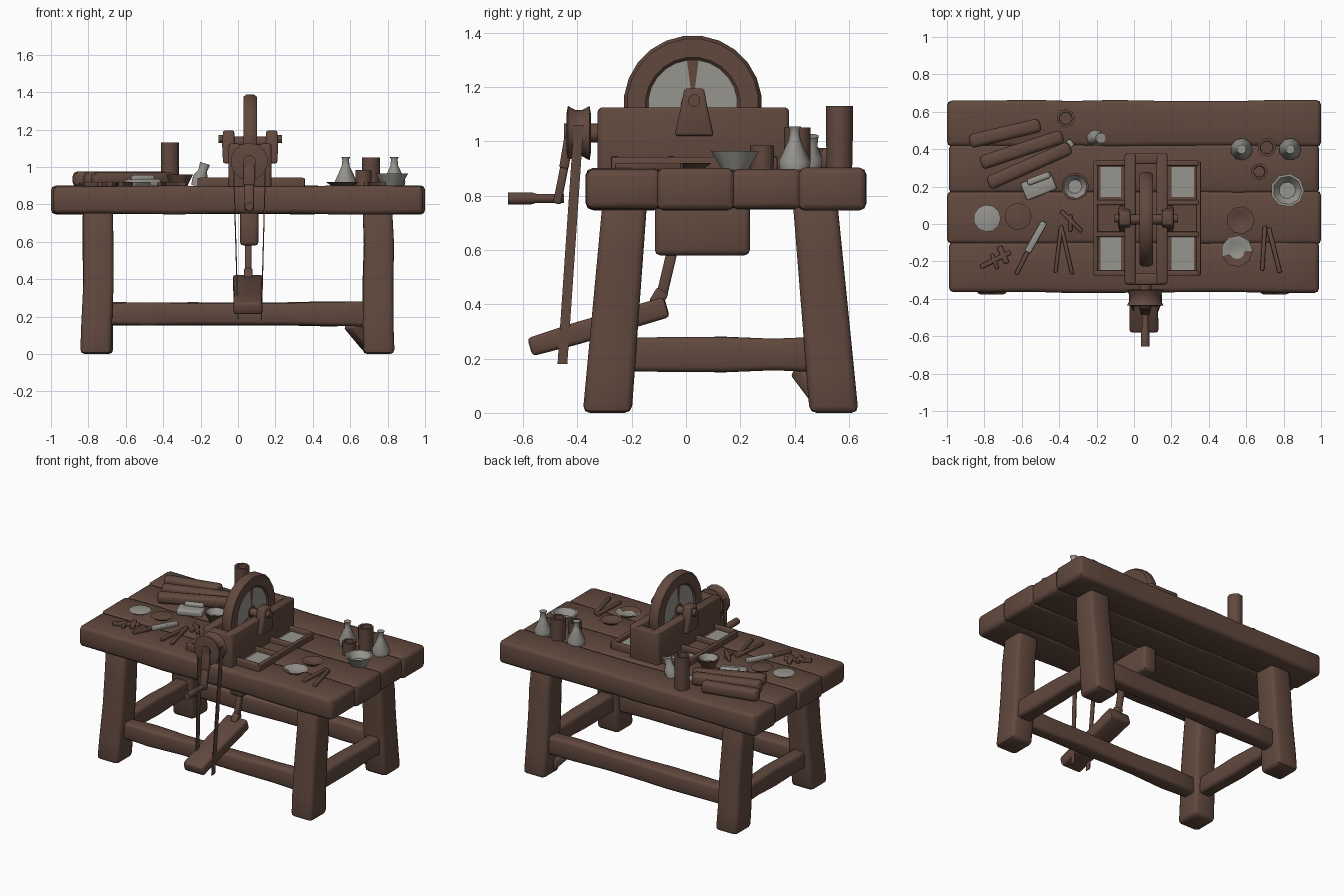
import bpy
import bmesh
import math
import random
from mathutils import Vector, Matrix

random.seed(4)
if "Cube" in bpy.data.objects:
    bpy.data.objects.remove(bpy.data.objects["Cube"])


def material(name, rgb):
    m = bpy.data.materials.new(name)
    m.use_nodes = True
    m.diffuse_color = (*rgb, 1)
    m.node_tree.nodes["Principled BSDF"].inputs["Base Color"].default_value = (*rgb, 1)
    return m


MATS = [material("worn_brown", (0.12, 0.066, 0.048)), material("pale_grey", (0.31, 0.30, 0.27))]
BROWN, GREY = 0, 1


def loft(name, rings, mat=BROWN, bevel=0.0, rule=None):
    """Skin a closed solid over rings of points; rule(face) picks grey faces."""
    bm = bmesh.new()
    vs = [[bm.verts.new(p) for p in ring] for ring in rings]
    n = len(vs[0])
    for a, b in zip(vs, vs[1:]):
        for i in range(n):
            j = (i + 1) % n
            bm.faces.new((a[i], a[j], b[j], b[i]))
    bm.faces.new(vs[0])
    bm.faces.new(vs[-1])
    bmesh.ops.recalc_face_normals(bm, faces=bm.faces)
    if bevel:
        edges = [e for e in bm.edges if e.calc_face_angle(0) > 0.7]
        bmesh.ops.bevel(bm, geom=edges, offset=bevel, segments=2, profile=0.5,
                        affect='EDGES', clamp_overlap=True)
    bm.normal_update()
    for f in bm.faces:
        f.smooth = True
        f.material_index = (GREY if rule(f) else BROWN) if rule else mat
    for e in bm.edges:
        e.smooth = e.calc_face_angle(0) < 0.8
    me = bpy.data.meshes.new(name)
    bm.to_mesh(me)
    bm.free()
    for m in MATS:
        me.materials.append(m)
    ob = bpy.data.objects.new(name, me)
    bpy.context.collection.objects.link(ob)
    return ob


def beam(name, p0, p1, w, h, mat=BROWN, bevel=0.0, wobble=0.0, cuts=1):
    """Rectangular bar from p0 to p1, w wide and h high, optionally uneven."""
    p0, p1 = Vector(p0), Vector(p1)
    rot = (p1 - p0).to_track_quat('X', 'Z').to_matrix()
    rings = []
    for k in range(cuts + 1):
        c = p0.lerp(p1, k / cuts)
        dw, dh = (random.uniform(-wobble, wobble) for _ in range(2))
        corners = ((-1, -1), (1, -1), (1, 1), (-1, 1))
        rings.append([c + rot @ Vector((0, a * (w / 2 + dw), b * (h / 2 + dh))) for a, b in corners])
    return loft(name, rings, mat, bevel)


def box(name, x0, x1, y0, y1, z0, z1, mat=BROWN, bevel=0.0):
    y, z = (y0 + y1) / 2, (z0 + z1) / 2
    return beam(name, (x0, y, z), (x1, y, z), y1 - y0, z1 - z0, mat, bevel)


def lathe(name, at, profile, sides=9, mat=BROWN, axis='Z', rule=None, tilt=None):
    """Turn a (radius, height) profile about an axis through the point at."""
    rot = Vector({'X': (1, 0, 0), 'Y': (0, 1, 0), 'Z': (0, 0, 1)}[axis]).to_track_quat('Z', 'Y').to_matrix()
    if tilt:
        rot = Matrix.Rotation(tilt, 3, 'Y') @ rot
    turn = [2 * math.pi * (i + 0.5) / sides for i in range(sides)]
    rings = [[Vector(at) + rot @ Vector((r * math.cos(t), r * math.sin(t), z)) for t in turn]
             for r, z in profile]
    return loft(name, rings, mat, 0, rule)


TOP = 0.895

# Table top planks
seams = (-0.36, -0.10, 0.17, 0.42, 0.655)
for i, (a, b) in enumerate(zip(seams, seams[1:])):
    end = 0.99 + 0.01 * (i % 2)
    beam(f"top_plank_{i + 1}", (-end, (a + b) / 2, 0.824), (end, (a + b) / 2, 0.824),
         b - a + 0.012, 0.15, BROWN, 0.025, 0.004, 9)

# Splayed legs
for side, sx in (("right", -1), ("left", 1)):
    for end, foot, head in (("front", -0.29, -0.225), ("back", 0.545, 0.475)):
        rings = []
        for t in (0, 0.2, 0.5, 0.75, 1):
            cx = sx * (0.755 - 0.008 * t) + random.uniform(-0.006, 0.006)
            cy = foot + (head - foot) * t
            hx, hy = 0.083 - 0.004 * t, 0.09 - 0.008 * t
            rings.append([(cx + a * hx, cy + b * hy, 0.78 * t)
                          for a, b in ((-1, -1), (1, -1), (1, 1), (-1, 1))])
        loft(f"{end}_{side}_leg", rings, BROWN, 0.025)

# Stretchers and foot brace
for name, y in (("front", -0.26), ("back", 0.525)):
    beam(f"{name}_stretcher", (-0.72, y, 0.215), (0.72, y, 0.215), 0.10, 0.125, BROWN, 0.02, 0.006, 6)
for name, x in (("right", -0.75), ("left", 0.75)):
    beam(f"{name}_stretcher", (x, -0.26, 0.215), (x, 0.52, 0.215), 0.10, 0.125, BROWN, 0.02, 0.005, 4)
beam("foot_brace", (0.60, 0.42, 0.16), (0.70, 0.51, 0.04), 0.07, 0.06, BROWN, 0.012)

# Wheel housing above and below the top
for name, x in (("right", -0.02), ("left", 0.15)):
    box(f"housing_{name}_wall", x - 0.03, x + 0.03, -0.32, 0.375, 0.86, 1.125, BROWN, 0.01)
for name, y in (("front", -0.295), ("back", 0.35)):
    box(f"housing_{name}_wall", -0.045, 0.175, y - 0.03, y + 0.03, 0.86, 1.12, BROWN, 0.01)
box("lower_housing", 0.01, 0.11, -0.115, 0.235, 0.58, 0.78, BROWN, 0.02)

# Grinding wheel with three spokes
HUB = Vector((0.065, 0.025, 1.135))


def wheel_panel(f):
    d = f.calc_center_median() - HUB
    angle = math.degrees(math.atan2(d.y, d.z))
    spoke = abs((angle + 60) % 120 - 60) < 8
    return abs(f.normal.x) > 0.9 and 0.07 < math.hypot(d.y, d.z) < 0.15 and not spoke


half = [(0.045, -0.025), (0.165, -0.025), (0.175, -0.036), (0.243, -0.036), (0.255, -0.02)]
lathe("grinding_wheel", HUB, half + [(r, -z) for r, z in reversed(half)], 24, axis='X', rule=wheel_panel)
lathe("wheel_axle", HUB, [(0.028, -0.15), (0.028, 0.15)], 10, axis='X')
for name, x, s in (("right", -0.05, -1), ("left", 0.18, 1)):
    rings = [[(x + s * dx, 0.03 + a * hy, z) for dx, a in ((-0.03, -1), (out, -1), (out, 1), (-0.03, 1))]
             for hy, z, out in ((0.072, 1.02, 0.03), (0.05, 1.12, 0.035), (0.036, 1.195, 0.03))]
    loft(f"{name}_bearing", rings, BROWN, 0.01)
    lathe(f"{name}_axle_cap", (x + s * 0.035, 0.03, 1.15), [(0.024, -0.02), (0.024, 0.02)], 8, axis='X')

# Trays with compartments
for name, x0, x1 in (("right", -0.205, -0.045), ("left", 0.175, 0.345)):
    box(f"{name}_tray_floor", x0, x1, -0.27, 0.33, 0.88, 0.915)
    outer = x0 if name == "right" else x1
    box(f"{name}_tray_side", outer - 0.012, outer + 0.012, -0.275, 0.335, 0.88, 0.942, BROWN, 0.005)
    for k, y in enumerate((-0.262, -0.055, 0.115, 0.325)):
        box(f"{name}_tray_rail_{k + 1}", x0, x1, y - 0.014, y + 0.014, 0.88, 0.945, BROWN, 0.005)
    for k, (y0, y1) in enumerate(((-0.245, -0.07), (0.145, 0.305))):
        box(f"{name}_tray_lining_{k + 1}", x0 + 0.025, x1 - 0.025, y0, y1, 0.914, 0.920, GREY)

# Drive pulley and hand crank
lathe("drive_pulley", (0.06, -0.395, 1.03),
      [(0.07, -0.045), (0.10, -0.04), (0.085, -0.012), (0.085, 0.012), (0.10, 0.04), (0.07, 0.045)], 14, axis='Y')
lathe("drive_axle", (0.06, -0.38, 1.03), [(0.035, -0.07), (0.035, 0.09)], 10, axis='Y')
beam("crank_upper_arm", (0.06, -0.425, 1.05), (0.06, -0.45, 0.90), 0.06, 0.035, BROWN, 0.008)
beam("crank_lower_arm", (0.06, -0.445, 0.92), (0.06, -0.475, 0.77), 0.05, 0.03, BROWN, 0.008)
lathe("crank_handle", (0.06, -0.45, 0.79), [(0.018, 0), (0.018, -0.10), (0.024, -0.12), (0.024, -0.205)],
      8, axis='Y')

# Drive straps and treadle
for name, x0, x1 in (("right", -0.025, 0.0), ("left", 0.148, 0.125)):
    rings = [[(x + a * 0.003, y + b * 0.018, z) for a, b in ((-1, -1), (1, -1), (1, 1), (-1, 1))]
             for x, y, z in ((x0, -0.395, 1.06), (x1, -0.455, 0.18))]
    loft(f"{name}_strap", rings)
beam("treadle", (0.053, -0.575, 0.242), (0.053, -0.07, 0.39), 0.155, 0.075, BROWN, 0.015, 0.004, 3)
beam("treadle_link_lower", (0.055, -0.115, 0.40), (0.055, -0.085, 0.45), 0.045, 0.05, BROWN, 0.008)
beam("treadle_link_upper", (0.055, -0.09, 0.43), (0.055, -0.045, 0.62), 0.035, 0.04, BROWN, 0.008)

# Rolled scrolls
for k, (x0, y0, x1, y1) in enumerate(((-0.88, 0.44, -0.50, 0.53), (-0.82, 0.325, -0.38, 0.47),
                                      (-0.78, 0.215, -0.34, 0.41))):
    beam(f"scroll_{k + 1}", (x0, y0, 0.935), (x1, y1, 0.935), 0.075, 0.08 - 0.01 * (k > 1), BROWN, 0.022)


# Cups, bowls, dishes and flasks
def cup(name, x, y, r, h):
    lathe(name, (x, y, TOP), [(r * 0.95, 0), (r, h * 0.5), (r, h), (r * 0.7, h), (r * 0.65, h * 0.3)])


def bowl(name, x, y, r, h, mat=BROWN, rule=None):
    lathe(name, (x, y, TOP), [(r * 0.55, 0), (r, h), (r * 0.85, h), (r * 0.5, h * 0.4)], 9, mat, rule=rule)


def inside(f):
    return f.normal.z > 0.2 and f.calc_center_median().z < TOP + 0.055


cup("tall_cup", -0.365, 0.565, 0.05, 0.235)
cup("mug", 0.71, 0.41, 0.05, 0.155)
cup("small_cup", 0.67, 0.28, 0.045, 0.09)
bowl("filled_bowl", -0.315, 0.20, 0.075, 0.065, rule=inside)
bowl("grey_bowl", 0.82, 0.18, 0.09, 0.07, GREY)
bowl("shallow_bowl", 0.57, 0.02, 0.075, 0.025)
bowl("wide_dish", 0.55, -0.145, 0.085, 0.025, rule=lambda f: f.normal.z > 0.2 and f.calc_center_median().y > -0.16)
for name, x, y, mat in (("grey_plate", -0.785, 0.03, GREY), ("brown_plate", -0.62, 0.04, BROWN)):
    lathe(name, (x, y, TOP), [(0.05, 0), (0.073, 0.018), (0.055, 0.022)], 11, mat)
flask = [(0.055, 0), (0.06, 0.03), (0.022, 0.11), (0.018, 0.145), (0.025, 0.16)]
lathe("flask_1", (0.575, 0.40, TOP), flask, 9, GREY)
lathe("flask_2", (0.835, 0.40, TOP), flask, 9, GREY)
lathe("leaning_flask", (-0.215, 0.46, TOP), [(0.04, 0), (0.045, 0.05), (0.025, 0.09), (0.03, 0.13)],
      8, GREY, tilt=0.3)

# Folded cloth
beam("folded_cloth", (-0.59, 0.17, 0.915), (-0.43, 0.235, 0.915), 0.10, 0.04, GREY, 0.01)
beam("cloth_roll", (-0.57, 0.22, 0.94), (-0.45, 0.265, 0.94), 0.035, 0.035, GREY, 0.01)

# Small hand tools lying on the top
tools = (("hammer_handle", -0.82, -0.23, -0.66, -0.15, 0.025, BROWN), ("hammer_head", -0.72, -0.12, -0.68, -0.21, 0.03, BROWN),
         ("rake", -0.76, -0.16, -0.73, -0.24, 0.02, BROWN), ("knife_grip", -0.63, -0.27, -0.57, -0.15, 0.022, BROWN),
         ("knife_blade", -0.57, -0.15, -0.48, 0.01, 0.035, GREY), ("divider_arm_1", -0.39, -0.01, -0.42, -0.26, 0.02, BROWN),
         ("divider_arm_2", -0.39, -0.01, -0.33, -0.27, 0.02, BROWN), ("pliers_arm_1", -0.39, 0.07, -0.28, -0.04, 0.022, BROWN),
         ("pliers_arm_2", -0.34, 0.05, -0.34, -0.04, 0.02, BROWN), ("brush", -0.42, 0.37, -0.33, 0.44, 0.04, GREY),
         ("chisel_1", 0.70, -0.01, 0.685, -0.25, 0.022, BROWN), ("chisel_2", 0.72, -0.02, 0.78, -0.26, 0.024, BROWN))
for name, x0, y0, x1, y1, w, mat in tools:
    beam(name, (x0, y0, 0.908), (x1, y1, 0.908), w, 0.026, mat, 0.005)
